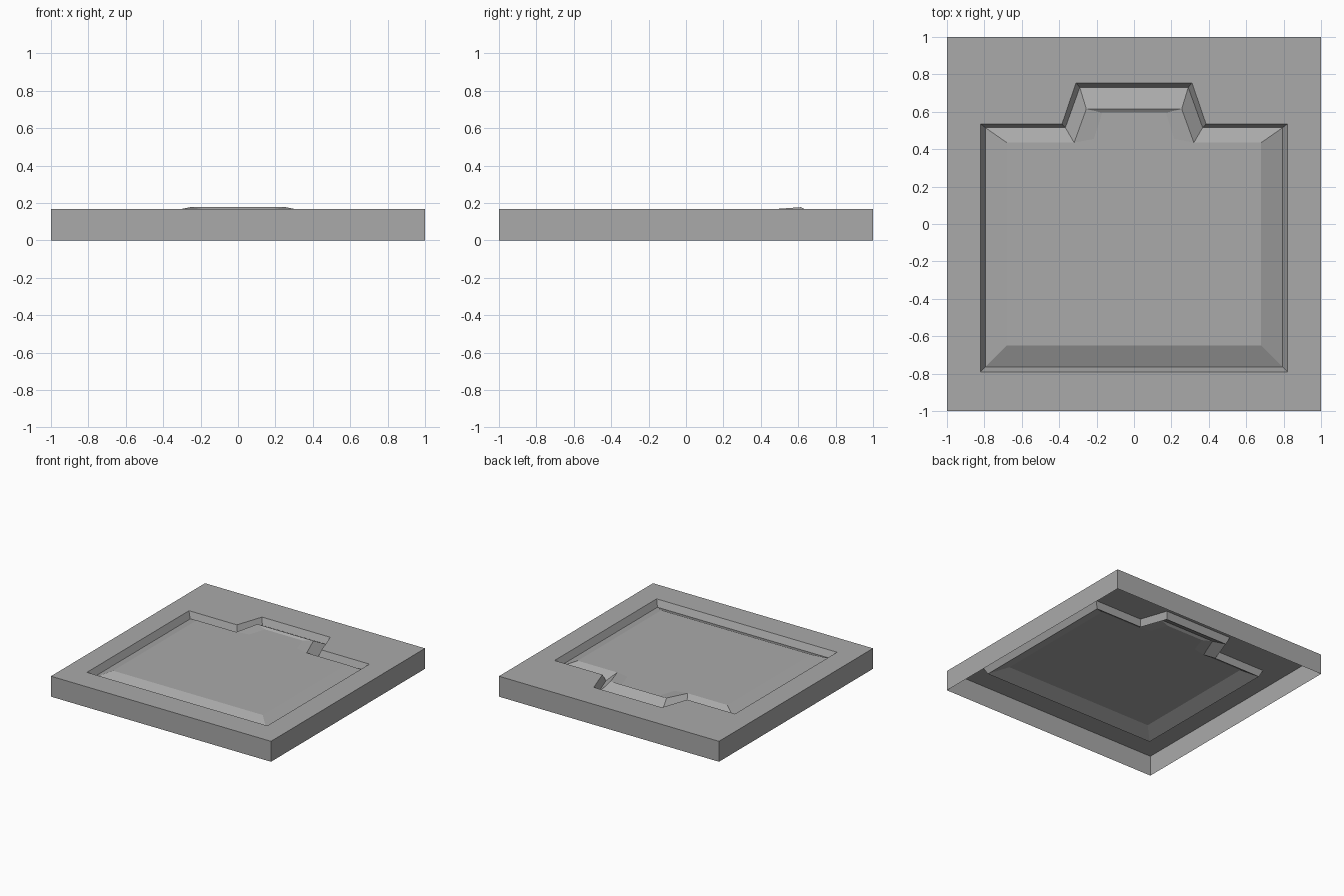
import bpy

cube = bpy.data.objects.get("Cube")
if cube:
    bpy.data.objects.remove(cube, do_unlink=True)

TOP, FLOOR, PANEL, RIDGE = 0.168, 0.115, 0.165, 0.178

grey = bpy.data.materials.new("stone_grey")
grey.use_nodes = True
colour = (0.4, 0.4, 0.4, 1)
grey.diffuse_color = colour
grey.node_tree.nodes["Principled BSDF"].inputs["Base Color"].default_value = colour


def level(points, z):
    """Lift a flat outline to one height."""
    return [(x, y, z) for x, y in points]


def strip(a, b):
    """Quads between two matching outlines."""
    return [[a[i], a[i + 1], b[i + 1], b[i]] for i in range(len(a) - 1)]


def half_part(name, polygons):
    """Make the left half from polygons and mirror it across x = 0."""
    verts, faces = [], []
    for poly in polygons:
        for p in poly:
            if p not in verts:
                verts.append(p)
        faces.append([verts.index(p) for p in poly])
    mesh = bpy.data.meshes.new(name)
    mesh.from_pydata(verts, [], faces)
    mesh.materials.append(grey)
    obj = bpy.data.objects.new(name, mesh)
    bpy.context.collection.objects.link(obj)
    mirror = obj.modifiers.new("mirror", "MIRROR")
    mirror.use_clip = True
    return obj


# Half outlines, from front centre round the left side to back centre
square = [(0, -1), (1, -1), (1, 1), (0, 1)]
rim = level([(0, -0.79), (0.82, -0.79), (0.82, 0.535),
             (0.385, 0.535), (0.31, 0.755), (0, 0.755)], TOP)
groove = level([(0, -0.765), (0.795, -0.765), (0.795, 0.515),
                (0.367, 0.515), (0.29, 0.73), (0, 0.73)], FLOOR)
crest = level([(0, -0.65), (0.68, -0.65), (0.68, 0.435), (0.32, 0.435)], PANEL)
crest += level([(0.255, 0.615), (0, 0.615)], RIDGE)
notch = level([(0.215, 0.455), (0.17, 0.595), (0, 0.595)], PANEL)

# Open-bottomed plate with a shaped opening
square_top = level(square, TOP)
half_part("base_side_walls", strip(level(square, 0), square_top))
half_part("base_top", [square_top + rim[::-1]])

# Steep recess wall down to the groove
half_part("recess_wall", strip(rim, groove))

# Sloped border, flat panel and the raised lip of the tab
half_part("panel_slope", strip(groove, crest))
half_part("centre_panel", [crest[:4] + notch])
half_part("tab_lip", [[crest[3], crest[4], notch[1], notch[0]],
                      [crest[4], crest[5], notch[2], notch[1]]])
